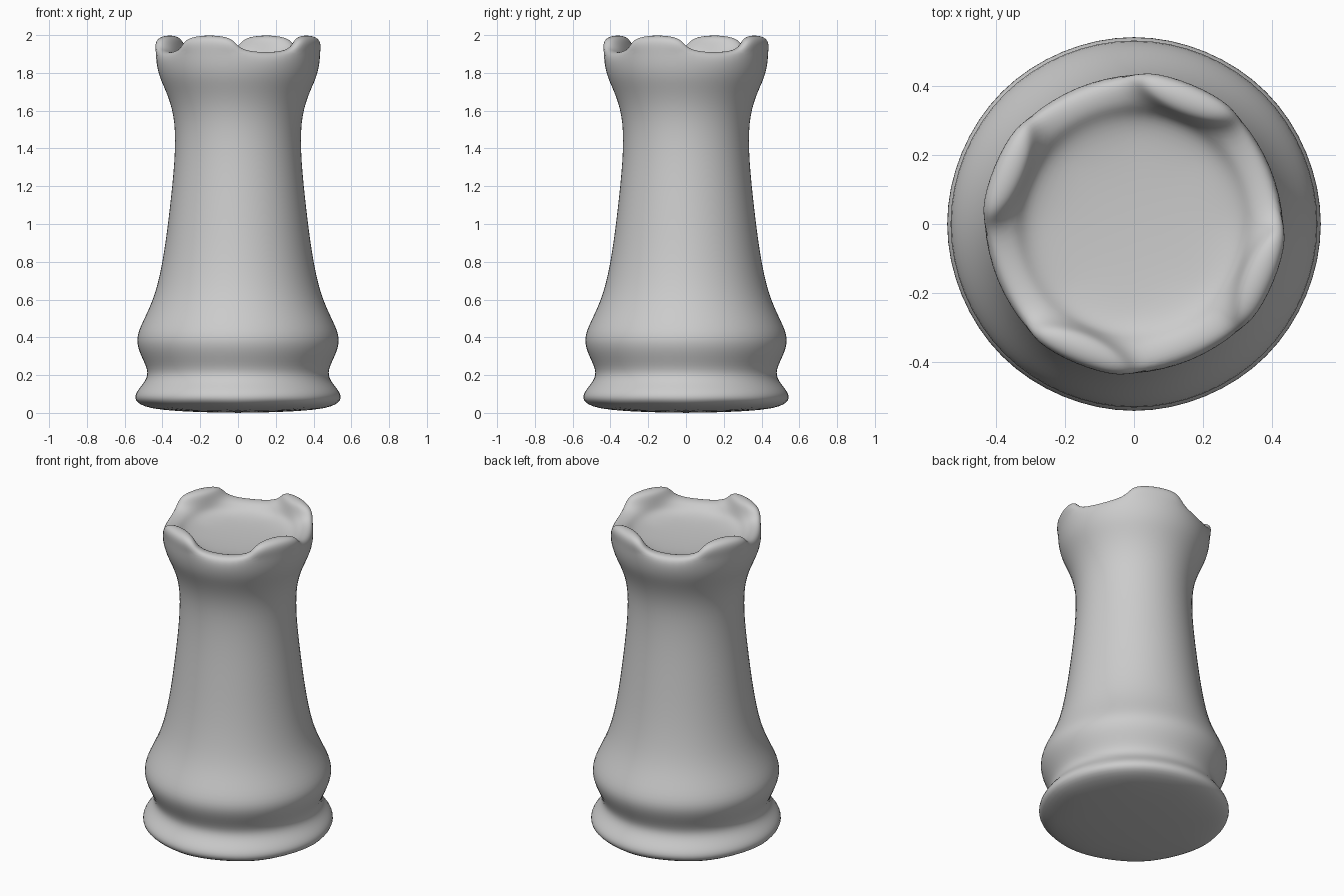
import bpy, bmesh
from math import cos, sin, pi

if "Cube" in bpy.data.objects:
    bpy.data.objects.remove(bpy.data.objects["Cube"])

SIDES = 8
CAGE = 1 / 0.902          # cage radius that makes the smoothed ring hit the wanted radius

# Profile (radius, z): base, collar, body, head, rim outside, rim inside, pit floor
PROFILE = [(0.53, -0.006), (0.565, 0.11), (0.4325, 0.20), (0.585, 0.385),
           (0.424, 0.58), (0.356, 1.10), (0.31, 1.58), (0.4275, 1.78),
           (0.435, 1.91), (0.33, 1.91), (0.30, 1.84)]
RIM = 8                   # index of the outer rim ring
TOP_Z = 2.005

bm = bmesh.new()


def point(radius, z, i):
    a = 2 * pi * i / SIDES
    return bm.verts.new((radius * CAGE * cos(a), radius * CAGE * sin(a), z))


rings = [[point(r, z, i) for i in range(SIDES)] for r, z in PROFILE]

# Turned body, leaving gaps in the rim for the battlements
for k in range(len(rings) - 1):
    for i in range(SIDES):
        j = (i + 1) % SIDES
        a, b, c, d = rings[k][i], rings[k][j], rings[k + 1][j], rings[k + 1][i]
        if k == RIM and i % 2 == 1:
            # Raised battlement block on every other rim face
            low = [a, b, c, d]
            ro, ri = PROFILE[RIM][0], PROFILE[RIM + 1][0]
            high = [point(ro, TOP_Z, i), point(ro, TOP_Z, j),
                    point(ri, TOP_Z, j), point(ri, TOP_Z, i)]
            for n in range(4):
                m = (n + 1) % 4
                bm.faces.new((low[n], low[m], high[m], high[n]))
            bm.faces.new(high)
        else:
            bm.faces.new((a, b, c, d))

# Underside and pit floor
bm.faces.new(rings[0][::-1])
bm.faces.new(rings[-1])
bmesh.ops.recalc_face_normals(bm, faces=bm.faces[:])
for f in bm.faces:
    f.smooth = True

mesh = bpy.data.meshes.new("rook_tower")
bm.to_mesh(mesh)
bm.free()
tower = bpy.data.objects.new("rook_tower", mesh)
bpy.context.collection.objects.link(tower)

# Smooth the cage
sub = tower.modifiers.new("Smooth", 'SUBSURF')
sub.levels = 3
sub.render_levels = 3
